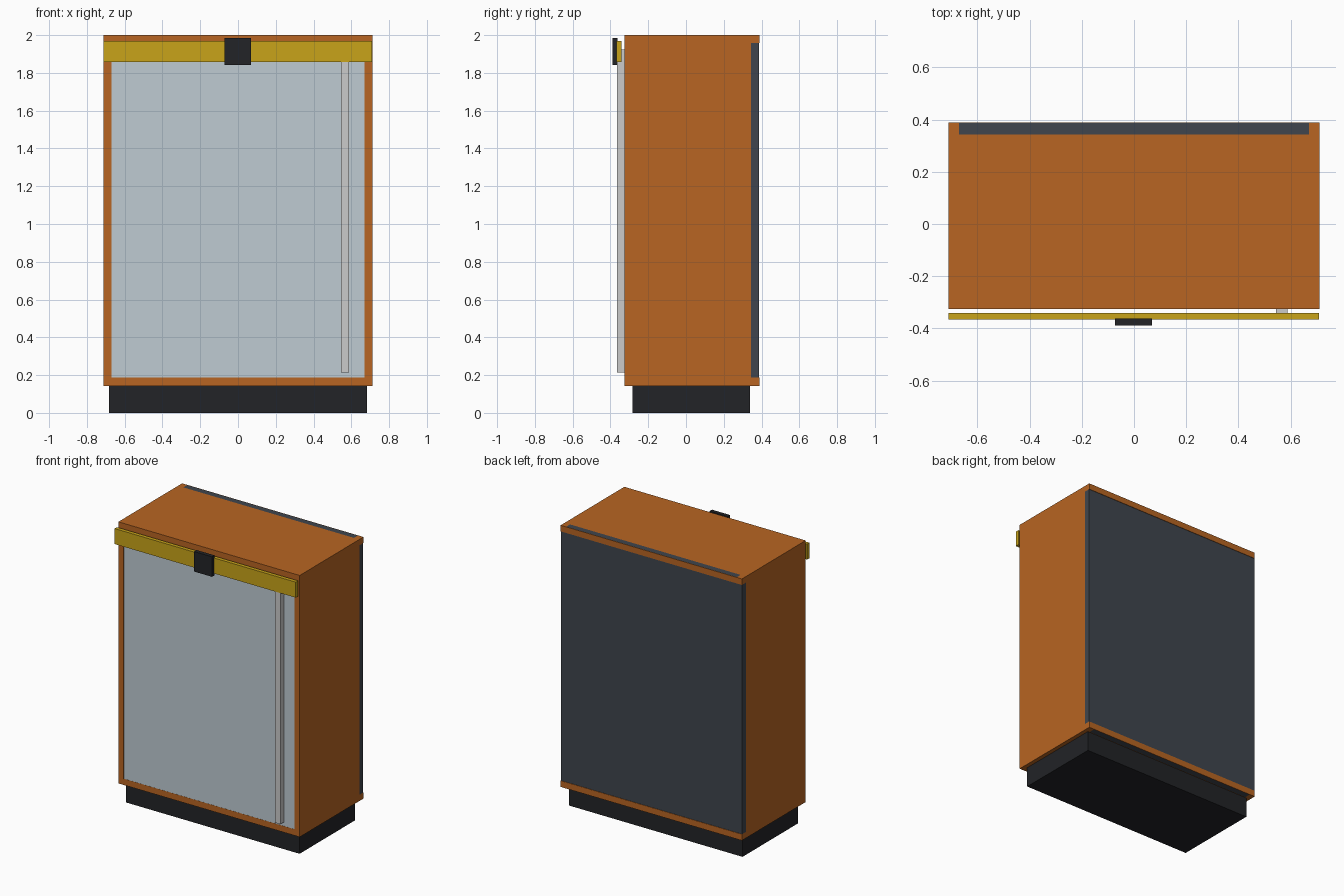
import bpy, bmesh
from mathutils import Vector

if "Cube" in bpy.data.objects:
    bpy.data.objects.remove(bpy.data.objects["Cube"])


def material(name, rgb):
    m = bpy.data.materials.new(name)
    m.diffuse_color = (*rgb, 1)
    m.use_nodes = True
    m.node_tree.nodes["Principled BSDF"].inputs["Base Color"].default_value = m.diffuse_color
    return m


ORANGE = material("orange_paint", (0.48, 0.13, 0.016))
DARK = material("dark_slate", (0.05, 0.06, 0.075))
BLACK = material("black", (0.016, 0.017, 0.02))
DOOR = material("pale_blue_grey", (0.52, 0.60, 0.65))
STEEL = material("light_grey", (0.58, 0.58, 0.59))
YELLOW = material("yellow", (0.58, 0.37, 0.01))


def prism(name, points, offset, mat):
    """Extrude a planar 3D outline along an offset vector."""
    bm = bmesh.new()
    face = bm.faces.new([bm.verts.new(p) for p in points])
    res = bmesh.ops.extrude_face_region(bm, geom=[face])
    verts = [v for v in res["geom"] if isinstance(v, bmesh.types.BMVert)]
    bmesh.ops.translate(bm, verts=verts, vec=Vector(offset))
    bmesh.ops.recalc_face_normals(bm, faces=bm.faces)
    mesh = bpy.data.meshes.new(name)
    bm.to_mesh(mesh)
    bm.free()
    mesh.materials.append(mat)
    ob = bpy.data.objects.new(name, mesh)
    bpy.context.collection.objects.link(ob)
    return ob


def box(name, x, y, z, mat):
    pts = [(x[0], y[0], z[0]), (x[1], y[0], z[0]),
           (x[1], y[1], z[0]), (x[0], y[1], z[0])]
    return prism(name, pts, (0, 0, z[1] - z[0]), mat)


W, IN = 0.712, 0.67            # outer and inner half widths
F, B, N = -0.325, 0.39, 0.344  # front, back, back panel seat
Z0, Z1, Z2, Z3 = 0.143, 0.187, 1.957, 2.0

# Plinth
box("plinth", (-0.682, 0.682), (-0.283, 0.34), (0, Z0), BLACK)

# Side panels, notched at the rear for the back panel
side = [(F, Z0), (B, Z0), (B, Z1), (N, Z1), (N, Z2), (B, Z2), (B, Z3), (F, Z3)]
for s, label in ((-1, "left"), (1, "right")):
    prism(label + "_side_panel", [(s * IN, y, z) for y, z in side],
          (s * (W - IN), 0, 0), ORANGE)

# Top and bottom panels with thin rear rails
for label, z in (("bottom", (Z0, Z1)), ("top", (Z2, Z3))):
    box(label + "_panel", (-IN, IN), (F, N), z, ORANGE)
    box(label + "_rear_rail", (-IN, IN), (0.387, B), z, ORANGE)

# Back panel, its top and bottom tongues fit between the sides
back = [(-W, Z1), (-IN, Z1), (-IN, Z0), (IN, Z0), (IN, Z1), (W, Z1),
        (W, Z2), (IN, Z2), (IN, Z3), (-IN, Z3), (-IN, Z2), (-W, Z2)]
prism("back_panel", [(x, N, z) for x, z in back], (0, 0.387 - N, 0), DARK)

# Door and its long vertical handle
box("door", (-IN, IN), (F + 0.001, F + 0.042), (Z1, Z2), DOOR)
box("door_handle", (0.545, 0.588), (-0.364, F), (0.215, 1.925), STEEL)

# Locking bar and latch
box("locking_bar", (-W, 0.71), (-0.367, -0.341), (1.858, 1.968), YELLOW)
box("latch", (-0.072, 0.069), (-0.39, -0.362), (1.843, 1.985), BLACK)
